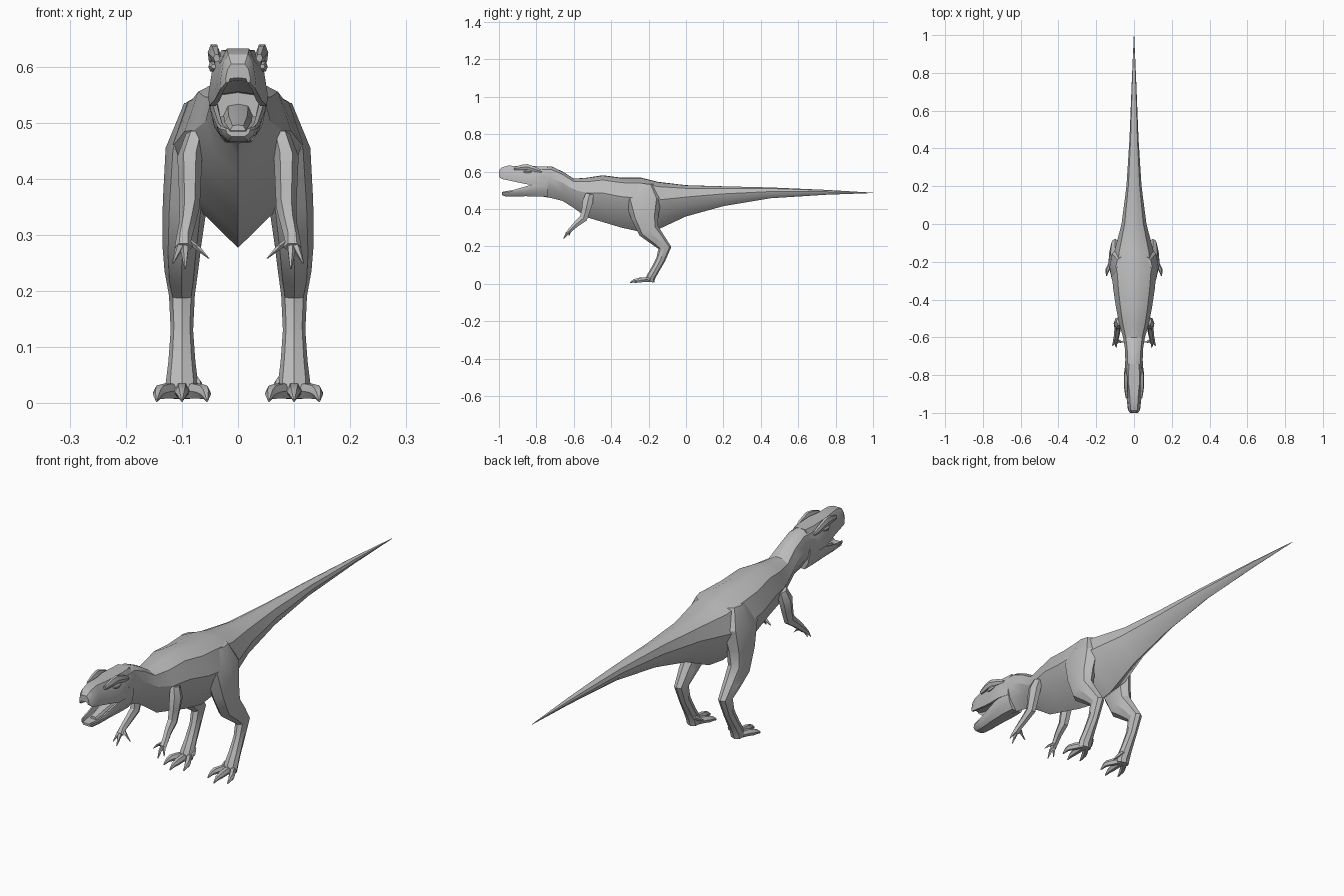
import bpy, bmesh, math
from mathutils import Vector

skin = bpy.data.materials.new("grey_skin")
skin.diffuse_color = (0.5, 0.5, 0.5, 1)


def loft(name, rings, mirror=False):
    """Skin a closed surface over rings that share one point count."""
    bm = bmesh.new()
    vr = [[bm.verts.new(p) for p in ring] for ring in rings]
    n = len(vr[0])
    for a, b in zip(vr, vr[1:]):
        for i in range(n):
            j = (i + 1) % n
            bm.faces.new((a[i], a[j], b[j], b[i]))
    bm.faces.new(vr[0])
    bm.faces.new(vr[-1])
    bmesh.ops.recalc_face_normals(bm, faces=bm.faces)
    me = bpy.data.meshes.new(name)
    bm.to_mesh(me)
    bm.free()
    me.materials.append(skin)
    ob = bpy.data.objects.new(name, me)
    bpy.context.collection.objects.link(ob)
    if mirror:
        ob.modifiers.new("Mirror", 'MIRROR').use_mirror_merge = False
    return ob


def section_loft(name, half, stations):
    """Symmetric sections along y; half = (width, height) fractions, stations = (y, top, bottom, width)."""
    full = half + [(-fx, fz) for fx, fz in reversed(half) if fx > 0]
    return loft(name, [[(fx * w, y, zb + fz * (zt - zb)) for fx, fz in full]
                       for y, zt, zb, w in stations])


def limb(name, path, sides=8):
    """Mirrored tube; path = (x, y, z, radius across x, radius in the side plane)."""
    pts = [Vector(p[:3]) for p in path]
    rings = []
    for i, (c, p) in enumerate(zip(pts, path)):
        t = pts[min(i + 1, len(pts) - 1)] - pts[max(i - 1, 0)]
        t.x = 0
        t.normalize()
        d = Vector((0, -t.z, t.y))
        rings.append([c + Vector((p[3] * math.cos(a), 0, 0)) + d * (p[4] * math.sin(a))
                      for a in (2 * math.pi * k / sides for k in range(sides))])
    return loft(name, rings, True)


# Neck, torso and tail in one skin, with a pointed keel below
section_loft("body", [(0, 1), (.3, .99), (.75, .9), (1, .62), (.74, .3), (0, 0)], [
    (-.78, .628, .468, .050), (-.72, .628, .458, .046), (-.66, .600, .443, .048),
    (-.60, .562, .405, .058), (-.53, .567, .355, .078), (-.445, .580, .330, .095),
    (-.345, .567, .300, .110), (-.24, .567, .277, .120), (-.15, .545, .290, .105),
    (0, .527, .360, .066), (.20, .521, .415, .040), (.45, .515, .457, .024),
    (.75, .502, .476, .012), (1.0, .487, .485, .001)])

# Upper head with hollowed palate
section_loft("upper_jaw", [(0, 1), (.55, 1), (.85, .7), (1, .2), (.97, 0), (.75, 0), (.65, .2), (0, .25)], [
    (-.74, .628, .525, .046), (-.79, .628, .530, .053), (-.84, .630, .530, .053),
    (-.89, .628, .540, .043), (-.95, .632, .553, .036), (-.985, .622, .560, .032),
    (-1.0, .605, .572, .022)])

# Lower jaw with hollowed floor
section_loft("lower_jaw", [(0, .6), (.65, .6), (.78, 1), (.95, 1), (1, .8), (.85, .35), (.5, 0), (0, 0)], [
    (-.74, .545, .465, .044), (-.79, .540, .467, .050), (-.86, .520, .468, .044),
    (-.93, .500, .466, .037), (-.97, .494, .468, .032), (-.985, .490, .475, .022)])

# Tongue resting in the lower jaw
section_loft("tongue", [(0, 1), (.7, .9), (1, .4), (0, 0)], [
    (-.77, .535, .500, .026), (-.87, .516, .490, .024), (-.94, .496, .480, .014)])

# Brow crests over the eyes
limb("brow_crest", [(.038, -.92, .615, .006, .008), (.041, -.88, .622, .010, .016),
                    (.043, -.85, .625, .011, .017), (.043, -.80, .610, .009, .014),
                    (.041, -.77, .600, .004, .006)], 6)
limb("eye", [(.043, -.87, .600, .005, .004), (.046, -.855, .600, .007, .010),
             (.046, -.84, .600, .007, .010), (.044, -.825, .600, .005, .004)], 6)

# Hind legs: thigh, shin, hock and instep
limb("hind_leg", [(.068, -.225, .535, .028, .050), (.084, -.228, .455, .045, .100),
                  (.094, -.220, .360, .040, .074), (.100, -.200, .285, .035, .056),
                  (.101, -.150, .236, .030, .040), (.100, -.113, .192, .023, .035),
                  (.100, -.135, .130, .020, .025), (.100, -.165, .075, .024, .023),
                  (.100, -.188, .035, .029, .024), (.100, -.193, .012, .027, .024)])

# Splayed toes with pointed claws
for name, dx, tip in (("outer_toe", .045, -.275), ("middle_toe", 0, -.30), ("inner_toe", -.045, -.275)):
    limb(name, [(.10 + dx * .1, -.175, .020, .014, .014),
                (.10 + dx * .55, -.215, .022, .014, .015),
                (.10 + dx * .85, -.250 if dx == 0 else -.238, .020, .013, .014),
                (.10 + dx * .95, tip + .022, .016, .009, .010),
                (.10 + dx, tip, .005, .002, .003)], 6)
limb("rear_claw", [(.082, -.165, .050, .008, .008), (.072, -.185, .036, .008, .008),
                   (.066, -.205, .026, .002, .002)], 6)

# Small forelimbs
limb("arm", [(.075, -.515, .480, .018, .024), (.086, -.525, .440, .022, .032),
             (.086, -.535, .395, .020, .027), (.086, -.548, .350, .018, .024),
             (.090, -.583, .322, .015, .018), (.096, -.610, .296, .014, .014),
             (.097, -.628, .278, .016, .011)], 6)

# Clawed fingers
for name, x, y, z in (("outer_finger", .116, -.645, .250), ("middle_finger", .094, -.655, .240),
                      ("thumb", .052, -.625, .258)):
    mx, my, mz = (x + .096) / 2, (y - .612) / 2, (z + .292) / 2
    limb(name, [(.096, -.608, .294, .008, .008), (mx, my - .004, mz + .003, .007, .008),
                (x, y, z, .0015, .002)], 5)

# Smooth skin with creases kept sharp
for ob in bpy.data.objects:
    ob.select_set(True)
    bpy.context.view_layer.objects.active = ob
bpy.ops.object.shade_smooth_by_angle(angle=math.radians(28))
